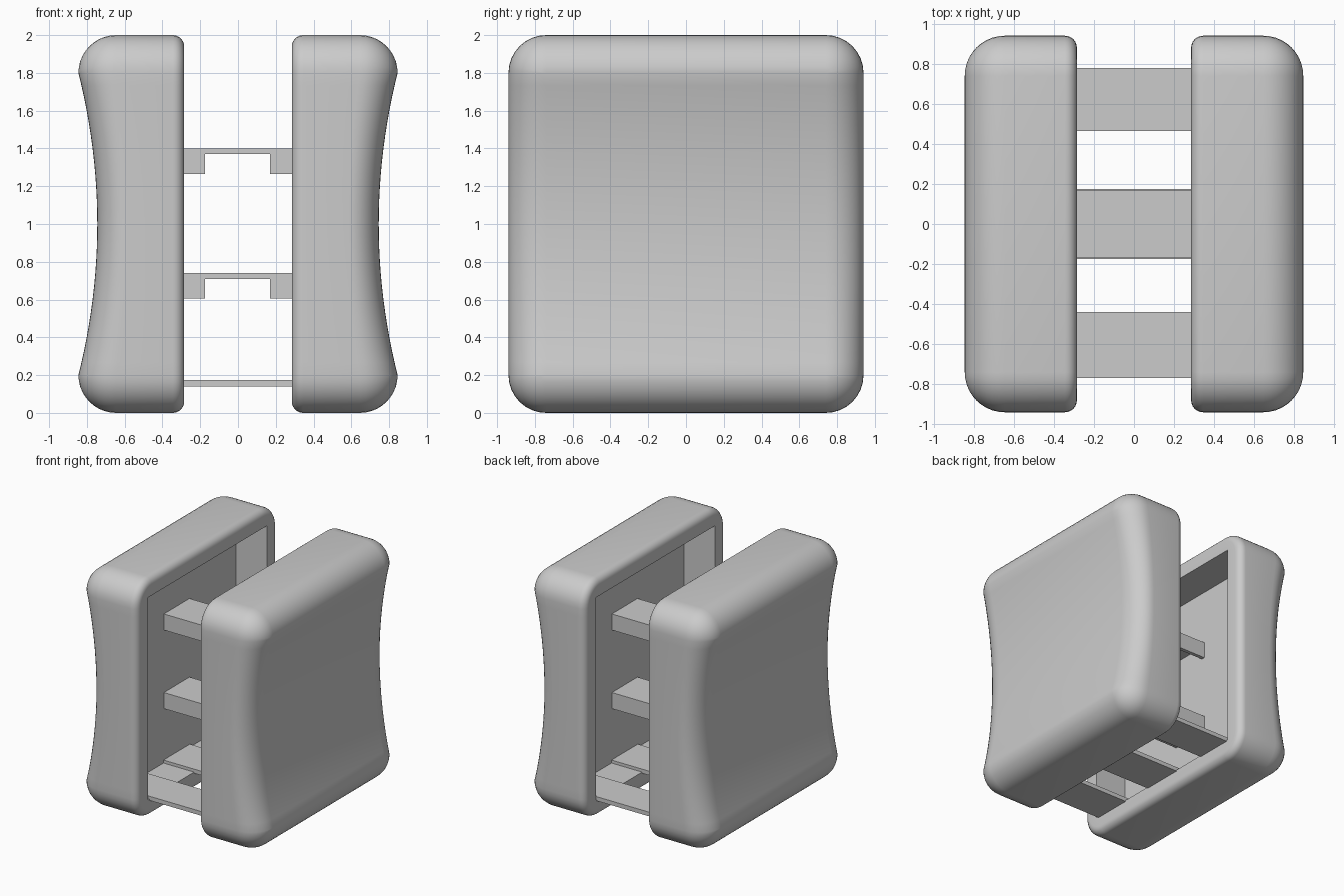
import bpy, bmesh, math

cube = bpy.data.objects.get("Cube")
if cube:
    bpy.data.objects.remove(cube)

grey = bpy.data.materials.new("plain grey")
grey.use_nodes = True
colour = (0.6, 0.6, 0.6, 1)
grey.diffuse_color = colour
grey.node_tree.nodes["Principled BSDF"].inputs["Base Color"].default_value = colour

HALF_Y, HALF_Z, RADIUS = 0.94, 1.0, 0.2
RIM_X, OUTER_X, RIM_R = 0.285, 0.845, 0.06
FLOOR_X = 0.57


def add_object(name, bm):
    bmesh.ops.recalc_face_normals(bm, faces=bm.faces)
    mesh = bpy.data.meshes.new(name)
    bm.to_mesh(mesh)
    bm.free()
    mesh.materials.append(grey)
    obj = bpy.data.objects.new(name, mesh)
    bpy.context.collection.objects.link(obj)
    return obj


def rounded_ring(hy, hz, r, arc=8, rows=24):
    """Rounded rectangle as a +y half running upward, then its mirror."""
    cy, cz = hy - r, hz - r
    half = []
    for i in range(arc + 1):
        a = -math.pi / 2 * (1 - i / arc)
        half.append((cy + r * math.cos(a), -cz + r * math.sin(a)))
    half += [(hy, cz * (2 * i / rows - 1)) for i in range(1, rows)]
    half += [(y, -z) for y, z in reversed(half[:arc + 1])]
    return half + [(-y, z) for y, z in reversed(half)]


def bowed(x, z):
    """Pull the outer side inward around mid height."""
    dip = max(0, 1 - (z / (HALF_Z - RADIUS)) ** 2)
    weight = max(0, (x - RIM_X - RIM_R) / (OUTER_X - RIM_X - RIM_R))
    return x - 0.1 * dip * weight


# Hollow shell: loft from the cavity floor, over the rim, to the outer face
bm = bmesh.new()
cavity = rounded_ring(0.79, 0.85, 0)
loops = [[(FLOOR_X, y, z) for y, z in cavity], [(RIM_X, y, z) for y, z in cavity]]
steps = []
for i in range(7):
    a = math.pi / 2 * i / 6
    steps.append((RIM_X + RIM_R * (1 - math.sin(a)), RIM_R * (1 - math.cos(a))))
steps.reverse()
steps = [(RIM_X + RIM_R * (1 - math.cos(math.pi / 2 * i / 6)),
          RIM_R * (1 - math.sin(math.pi / 2 * i / 6))) for i in range(7)]
for i in range(11):
    a = math.pi / 2 * i / 10
    steps.append((OUTER_X - RADIUS * (1 - math.sin(a)), RADIUS * (1 - math.cos(a))))
for x, inset in steps:
    ring = rounded_ring(HALF_Y - inset, HALF_Z - inset, RADIUS - inset)
    loops.append([(bowed(x, z), y, z) for y, z in ring])
rings = [[bm.verts.new((x, y, z + 1)) for x, y, z in loop] for loop in loops]
n = len(cavity)
for a, b in zip(rings, rings[1:]):
    for i in range(n):
        j = (i + 1) % n
        bm.faces.new((a[i], a[j], b[j], b[i]))
for ring in (rings[0], rings[-1]):
    for i in range(n // 2 - 1):
        bm.faces.new((ring[i], ring[i + 1], ring[n - 2 - i], ring[n - 1 - i]))
bmesh.ops.remove_doubles(bm, verts=bm.verts, dist=0.0005)
bmesh.ops.dissolve_degenerate(bm, edges=bm.edges, dist=0.0002)
shells = add_object("side_shells", bm)
mirror = shells.modifiers.new("Mirror", 'MIRROR')
mirror.use_mirror_merge = False
bpy.ops.object.select_all(action='DESELECT')
shells.select_set(True)
bpy.context.view_layer.objects.active = shells
bpy.ops.object.shade_smooth_by_angle(angle=math.radians(35))


def add_box(bm, x0, x1, y0, y1, z0, z1):
    verts = bmesh.ops.create_cube(bm, size=1)["verts"]
    for v in verts:
        v.co.x = x1 if v.co.x > 0 else x0
        v.co.y = y1 if v.co.y > 0 else y0
        v.co.z = z1 if v.co.z > 0 else z0


# Channel shelves: a plate with side flanges cut away in the middle
for name, top in (("upper_shelf", 1.4), ("middle_shelf", 0.74)):
    bm = bmesh.new()
    add_box(bm, -FLOOR_X, FLOOR_X, -0.17, 0.17, top - 0.03, top)
    for x0, x1 in ((-FLOOR_X, -0.175), (0.17, FLOOR_X)):
        for y0, y1 in ((-0.17, -0.14), (0.14, 0.17)):
            add_box(bm, x0, x1, y0, y1, top - 0.135, top - 0.03)
    add_object(name, bm)

# Flat slats across the bottom
for name, y0, y1 in (("front_slat", -0.77, -0.44), ("centre_slat", -0.175, 0.175),
                     ("back_slat", 0.465, 0.78)):
    bm = bmesh.new()
    add_box(bm, -FLOOR_X, FLOOR_X, y0, y1, 0.14, 0.175)
    add_object(name, bm)
